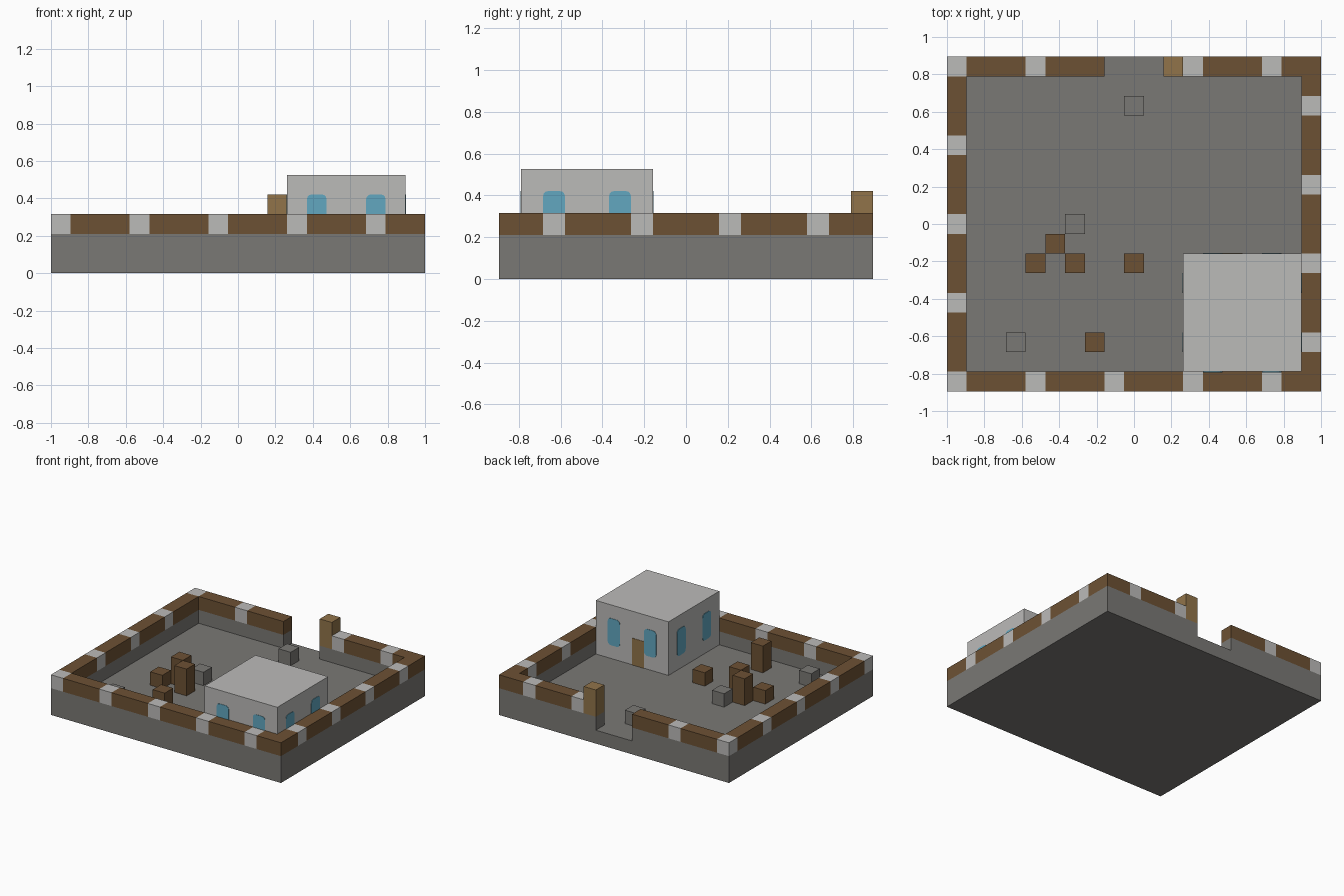
import bpy
import bmesh
from mathutils import Vector

if "Cube" in bpy.data.objects:
    bpy.data.objects.remove(bpy.data.objects["Cube"], do_unlink=True)

# The model sits on a grid of 19 x 17 square cells
NX, NY = 19, 17
U = 2 / NX


def make_material(name, rgb):
    mat = bpy.data.materials.new(name)
    mat.use_nodes = True
    mat.diffuse_color = (*rgb, 1)
    mat.node_tree.nodes["Principled BSDF"].inputs["Base Color"].default_value = (*rgb, 1)
    return mat


STONE = make_material("grey stone", (0.195, 0.19, 0.178))
PLASTER = make_material("pale plaster", (0.50, 0.495, 0.485))
WOOD = make_material("dark wood", (0.152, 0.083, 0.034))
PLANK = make_material("light wood", (0.283, 0.174, 0.068))
GLASS = make_material("blue glass", (0.122, 0.39, 0.53))


def box(name, lo, hi, mat, round_axis=None):
    """Box between two grid corners; optionally rounds the edges along one axis."""
    lo, hi = Vector(lo), Vector(hi)
    size, mid = hi - lo, (lo + hi) / 2
    bm = bmesh.new()
    bmesh.ops.create_cube(bm, size=1)
    for v in bm.verts:
        v.co = Vector(a * b for a, b in zip(v.co, size)) * U
    if round_axis is not None:
        edges = [e for e in bm.edges
                 if abs((e.verts[0].co - e.verts[1].co).normalized()[round_axis]) > 0.9]
        bmesh.ops.bevel(bm, geom=edges, offset=0.25 * U, segments=3, profile=0.5,
                        affect='EDGES')
    mesh = bpy.data.meshes.new(name)
    bm.to_mesh(mesh)
    bm.free()
    mesh.materials.append(mat)
    obj = bpy.data.objects.new(name, mesh)
    obj.location = Vector((mid.x - NX / 2, mid.y - NY / 2, mid.z)) * U
    bpy.context.collection.objects.link(obj)
    return obj


def wall(name, axis, row, start, end, pale):
    """Stone course topped by wooden lengths broken up by pale blocks."""
    def course(part, a, b, z, mat):
        lo, hi = ((a, row), (b, row + 1)) if axis == 0 else ((row, a), (row + 1, b))
        box(f"{name}_{part}", (*lo, z), (*hi, z + 1), mat)

    course("stone", start, end, 1, STONE)
    at = start
    for p in pale + [end]:
        if p > at:
            course("beam", at, p, 2, WOOD)
        if p < end:
            course("block", p, p + 1, 2, PLASTER)
        at = p + 1


# Floor slab
box("floor_slab", (0, 0, 0), (NX, NY, 1), STONE)

# Perimeter walls, with a gateway at the back
wall("front_wall", 0, 0, 0, 19, [0, 4, 8, 12, 16])
wall("back_wall_right", 0, 16, 0, 8, [0, 4])
wall("back_wall_left", 0, 16, 12, 19, [12, 16])
wall("right_wall", 1, 0, 1, 16, [4, 8, 12])
wall("left_wall", 1, 18, 1, 16, [2, 6, 10, 14])

# Gate post
box("gate_post_base", (11, 16, 1), (12, 17, 2), STONE)
box("gate_post", (11, 16, 2), (12, 17, 4), PLANK)

# House
X0, X1, Y0, Y1 = 12, 18, 1, 7
box("house", (X0, Y0, 1), (X1, Y1, 5), PLASTER)
T = 0.03
for x in (13, 16):
    for side, y in (("front", Y0), ("back", Y1)):
        box(f"{side}_window", (x, y - T, 2), (x + 1, y + T, 4), GLASS, 1)
for y in (2, 5):
    for side, x in (("right", X0), ("left", X1)):
        box(f"{side}_window", (x - T, y, 2), (x + T, y + 1, 4), GLASS, 0)
box("house_door", (14, Y1 - T, 1), (15, Y1 + T, 3), PLANK)

# Crates and stones in the yard
for x, y, height in ((4, 6, 1), (5, 7, 2), (6, 6, 2), (9, 6, 1), (7, 2, 2)):
    box("wooden_crate", (x, y, 1), (x + 1, y + 1, 1 + height), WOOD)
for x, y in ((9, 14), (6, 8), (3, 2)):
    box("stone_block", (x, y, 1), (x + 1, y + 1, 2), STONE)
